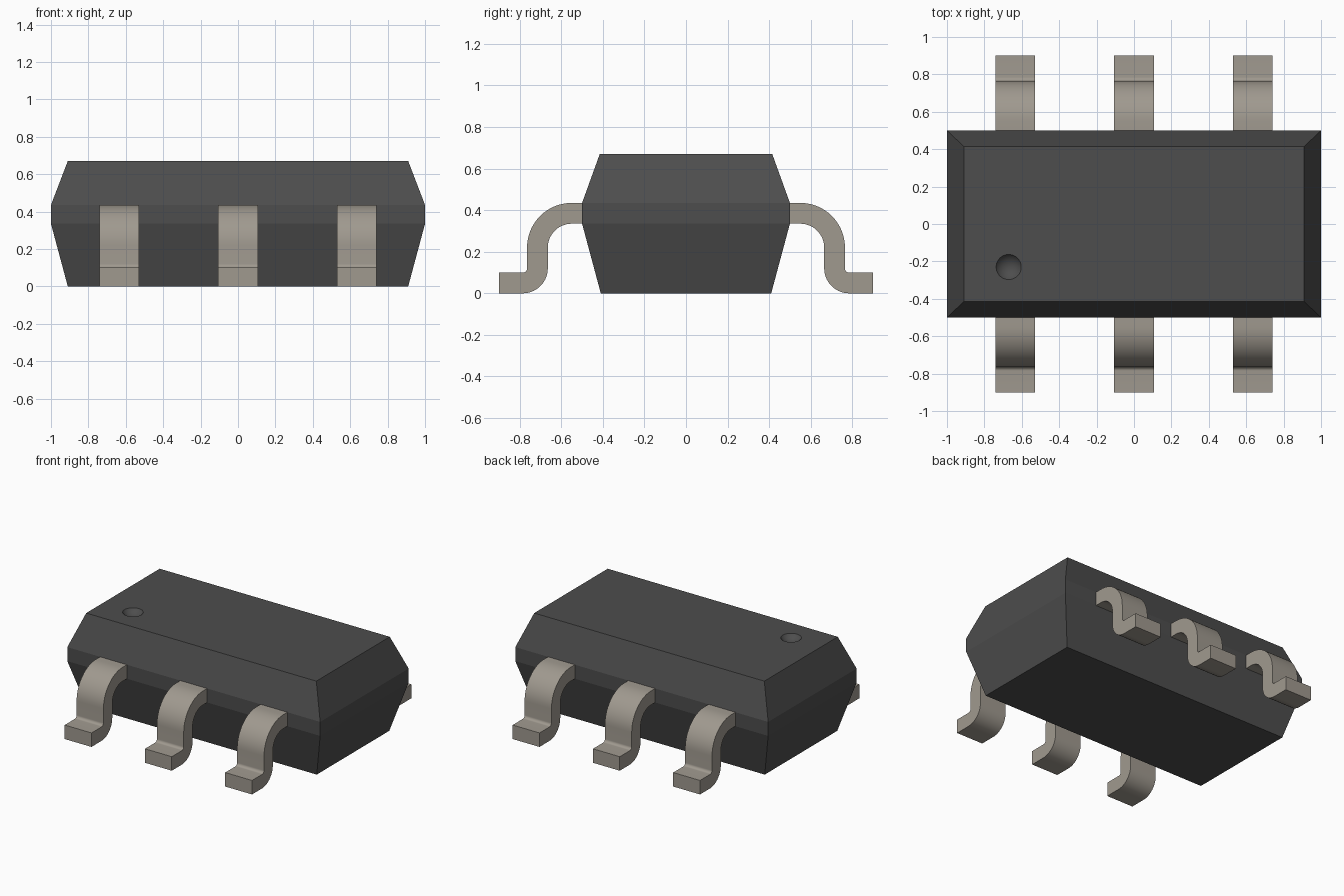
import bpy
import bmesh
from math import cos, sin, radians

if "Cube" in bpy.data.objects:
    bpy.data.objects.remove(bpy.data.objects["Cube"], do_unlink=True)


def make_material(name, rgb, roughness):
    mat = bpy.data.materials.new(name)
    mat.use_nodes = True
    mat.diffuse_color = (*rgb, 1)
    shader = mat.node_tree.nodes["Principled BSDF"]
    shader.inputs["Base Color"].default_value = (*rgb, 1)
    shader.inputs["Roughness"].default_value = roughness
    return mat


def make_object(name, bm, mat):
    bmesh.ops.recalc_face_normals(bm, faces=bm.faces)
    mesh = bpy.data.meshes.new(name)
    bm.to_mesh(mesh)
    bm.free()
    mesh.materials.append(mat)
    obj = bpy.data.objects.new(name, mesh)
    bpy.context.collection.objects.link(obj)
    return obj


def activate(obj):
    bpy.ops.object.select_all(action='DESELECT')
    obj.select_set(True)
    bpy.context.view_layer.objects.active = obj


def smooth(obj):
    activate(obj)
    bpy.ops.object.shade_smooth_by_angle(angle=radians(15))


def arc(cy, cz, r, start, end, steps=14):
    angles = [radians(start + (end - start) * i / steps) for i in range(steps + 1)]
    return [(cy + r * cos(a), cz + r * sin(a)) for a in angles]


plastic = make_material("dark plastic", (0.075, 0.075, 0.075), 0.6)
metal = make_material("warm grey metal", (0.35, 0.32, 0.275), 0.5)

# Moulded body: stacked rectangular sections (half x, half y, z)
sections = [(0.91, 0.41, 0), (1, 0.5, 0.335), (1, 0.5, 0.435), (0.91, 0.415, 0.67)]
bm = bmesh.new()
rings = [[bm.verts.new((sx * hx, sy * hy, z))
          for sx, sy in ((-1, -1), (1, -1), (1, 1), (-1, 1))]
         for hx, hy, z in sections]
bm.faces.new(rings[0])
bm.faces.new(rings[-1])
for low, high in zip(rings, rings[1:]):
    for i in range(4):
        j = (i + 1) % 4
        bm.faces.new((low[i], low[j], high[j], high[i]))
body = make_object("body", bm, plastic)

# Shallow round pin-one dimple in the top
bm = bmesh.new()
bmesh.ops.create_uvsphere(bm, u_segments=48, v_segments=48, radius=0.082)
cutter = make_object("dimple_cutter", bm, plastic)
cutter.location = (-0.67, -0.23, 0.717)
cutter.hide_render = True
cut = body.modifiers.new("dimple", 'BOOLEAN')
cut.operation = 'DIFFERENCE'
cut.solver = 'EXACT'
cut.object = cutter
activate(body)
bpy.ops.object.modifier_apply(modifier=cut.name)
bpy.data.objects.remove(cutter, do_unlink=True)
smooth(body)

# Gull-wing lead side profile (distance out from centre, height)
profile = [(0.49, 0.435)]
profile += arc(0.55, 0.22, 0.215, 90, 0)
profile += arc(0.785, 0.12, 0.02, 180, 270, 8)
profile += [(0.9, 0.1), (0.9, 0)]
profile += arc(0.785, 0.12, 0.12, 270, 180)
profile += arc(0.55, 0.22, 0.115, 0, 90)
profile += [(0.49, 0.335)]


def make_lead(name, x, side, width=0.212):
    bm = bmesh.new()
    face = bm.faces.new([bm.verts.new((x - width / 2, side * y, z)) for y, z in profile])
    swept = bmesh.ops.extrude_face_region(bm, geom=[face], use_keep_orig=True)
    verts = [v for v in swept["geom"] if isinstance(v, bmesh.types.BMVert)]
    bmesh.ops.translate(bm, verts=verts, vec=(width, 0, 0))
    smooth(make_object(name, bm, metal))


# Three leads on each long side
for side, end in ((-1, "front"), (1, "back")):
    for x, place in ((-0.635, "right"), (0, "middle"), (0.635, "left")):
        make_lead(f"{end}_{place}_lead", x, side)
